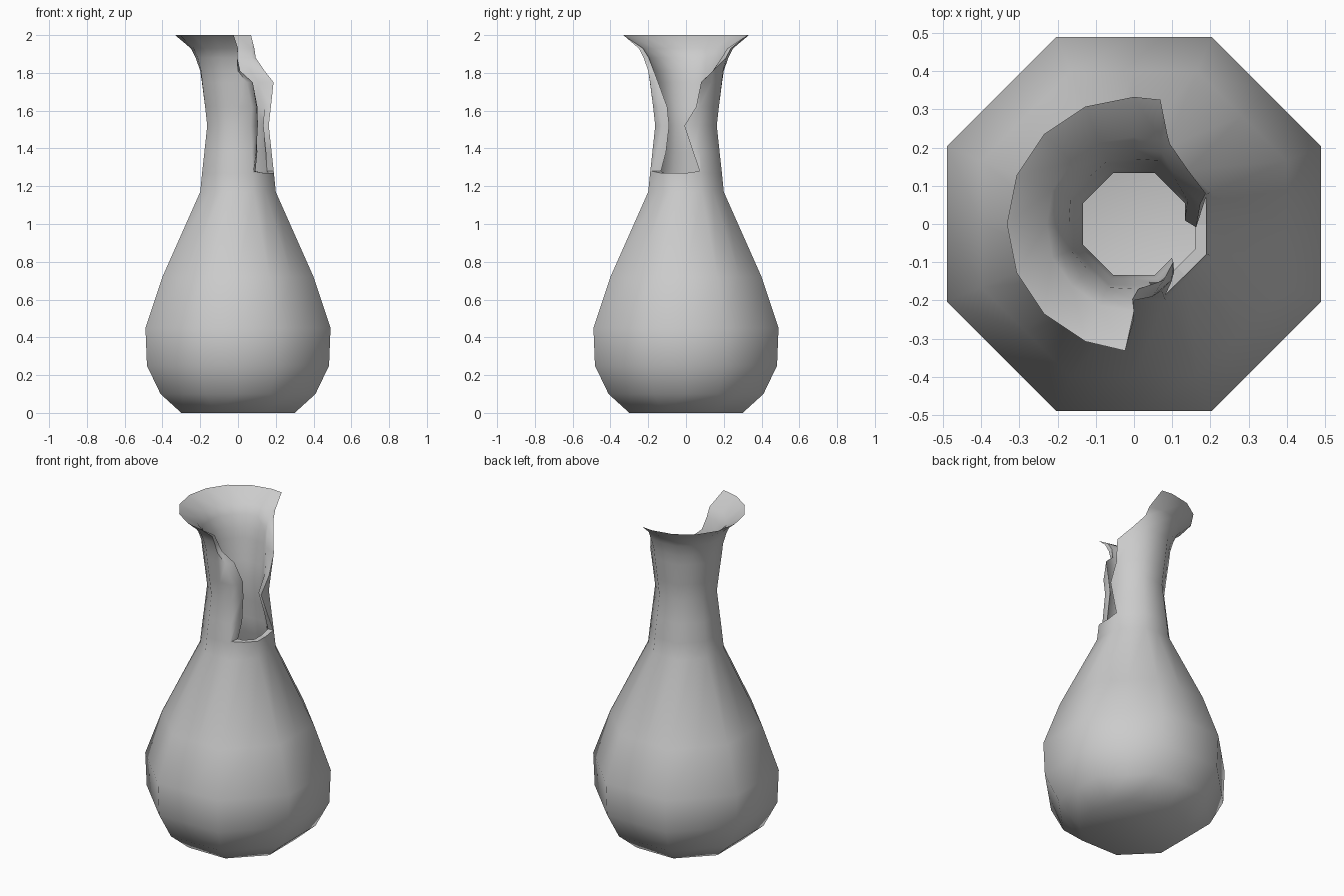
import bpy, bmesh, math

if "Cube" in bpy.data.objects:
    bpy.data.objects.remove(bpy.data.objects["Cube"])

# Vase body: (height, half width), full octagonal rings
BODY_OUT = [(0, .30), (.10, .41), (.25, .482), (.45, .49), (.72, .40), (1.17, .20), (1.27, .19)]
BODY_IN = [(.04, .28), (.11, .375), (.25, .45), (.45, .46), (.72, .37), (1.17, .17), (1.27, .16)]

# Broken neck: (height, outer half width, inner half width, roundness,
#               outer back/front break angle, inner back/front break angle)
NECK = [
    (1.28, .189, .159, 0, 21, -66, 25, -55),
    (1.38, .178, .147, 0, 12, -58, 18, -46),
    (1.52, .163, .133, 0, -3, -50, 4, -42),
    (1.62, .174, .143, 0, 17, -56, 24, -44),
    (1.75, .191, .160, .1, 23, -76, 48, -62),
    (1.81, .200, .170, .3, 45, -90, 55, -86),
    (1.88, .224, .197, .6, 66, -91, 69, -91),
    (1.93, .250, .228, .8, 70, -90, 72, -90),
    (2.00, .333, .333, 1, 78, -94, 78, -94),
]
STEP = 22.5

bm = bmesh.new()


def point(deg, z, a, roundness=0):
    d = (deg + STEP) % 45 - STEP
    r = a * roundness + (1 - roundness) * a / math.cos(math.radians(d))
    t = math.radians(deg)
    return bm.verts.new((r * math.cos(t), r * math.sin(t), z))


def full_ring(z, a):
    return [point(k * STEP, z, a) for k in range(16)]


def broken_ring(z, a, roundness, back, front):
    end = front + 360
    angles = [min(max(k * STEP, back), end) for k in range(15)]
    angles[0], angles[-1] = back, end
    return [point(t, z, a, roundness) for t in angles]


def bridge(r0, r1, ks):
    for k in ks:
        bm.faces.new((r0[k % 16], r0[(k + 1) % 16], r1[(k + 1) % 16], r1[k % 16]))


# Outer and inner shells
shells = []
for body, wi, bi in ((BODY_OUT, 1, 4), (BODY_IN, 2, 6)):
    full = [full_ring(*p) for p in body]
    neck = [broken_ring(n[0], n[wi], n[3], n[bi], n[bi + 1]) for n in NECK]
    bm.faces.new(full[0])
    for a, b in zip(full, full[1:]):
        bridge(a, b, range(16))
    rows = [full[-1]] + neck
    for a, b in zip(rows, rows[1:]):
        bridge(a, b, range(14))
    shells.append(rows)

# Fracture surfaces joining the shells: bottom ledge, then both sides
outer, inner = shells
bridge(outer[0], inner[0], (13, 14, 15, 16))
for col in (0, 14):
    for i in range(len(outer) - 1):
        bm.faces.new((outer[i][col], outer[i + 1][col], inner[i + 1][col], inner[i][col]))

bmesh.ops.remove_doubles(bm, verts=bm.verts, dist=.0005)
bmesh.ops.recalc_face_normals(bm, faces=bm.faces)
mesh = bpy.data.meshes.new("broken_vase")
bm.to_mesh(mesh)
bm.free()
vase = bpy.data.objects.new("broken_vase", mesh)
bpy.context.collection.objects.link(vase)
bpy.context.view_layer.objects.active = vase
vase.select_set(True)
bpy.ops.object.shade_smooth_by_angle(angle=math.radians(60))
